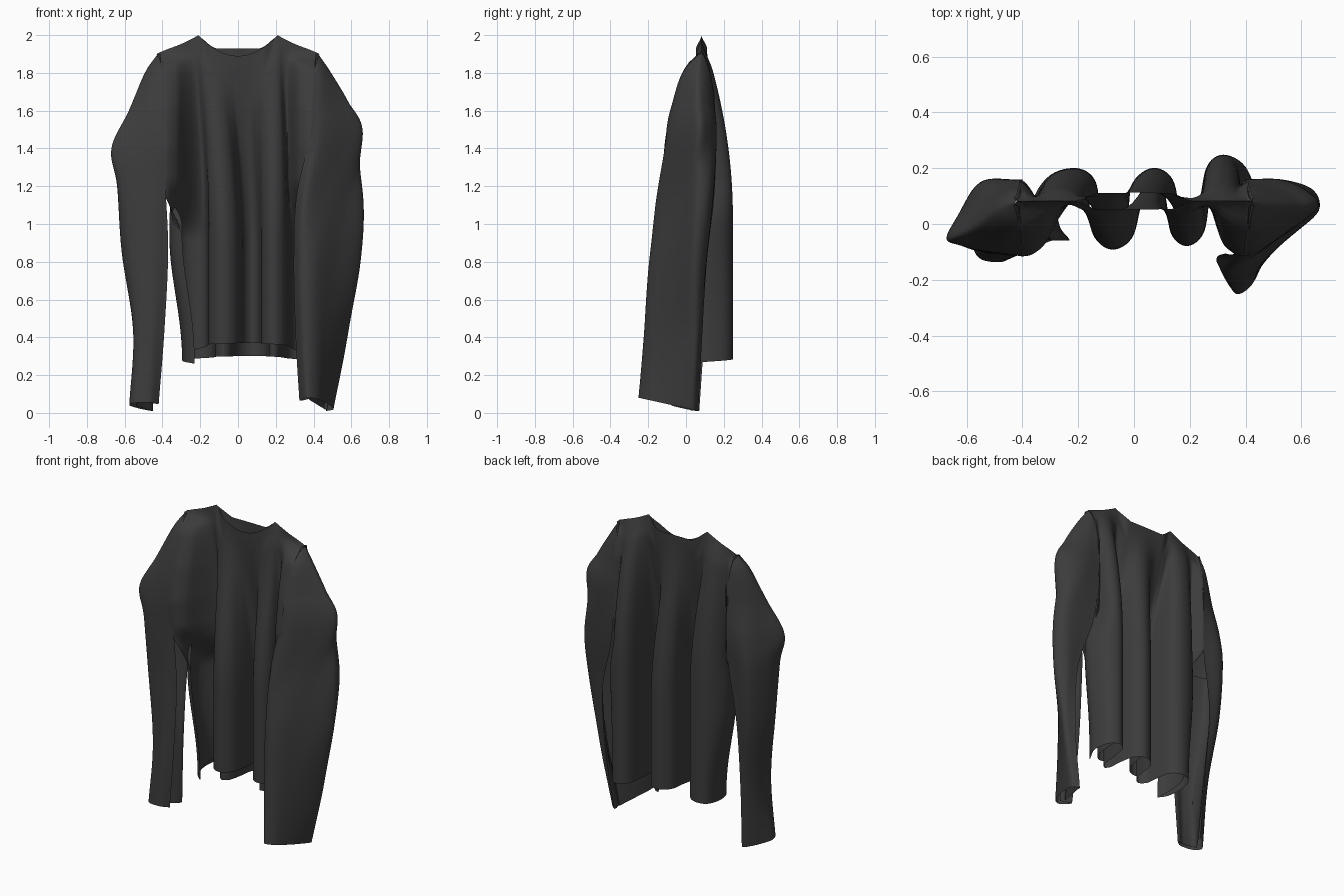
import bpy, math
from mathutils import Vector

if "Cube" in bpy.data.objects:
    bpy.data.objects.remove(bpy.data.objects["Cube"])

cloth = bpy.data.materials.new("charcoal_cloth")
cloth.diffuse_color = (0.045, 0.045, 0.045, 1)
cloth.use_nodes = True
cloth.node_tree.nodes["Principled BSDF"].inputs["Base Color"].default_value = cloth.diffuse_color


def spline(pts, t):
    """Catmull-Rom point through pts, t in 0..1."""
    n = len(pts) - 1
    i = min(int(t * n), n - 1)
    f = t * n - i
    b, c = pts[i], pts[i + 1]
    a = pts[i - 1] if i > 0 else b * 2 - c
    d = pts[i + 2] if i + 2 <= n else c * 2 - b
    return 0.5 * (2 * b + (c - a) * f + (2 * a - 5 * b + 4 * c - d) * f * f
                  + (3 * b - a - 3 * c + d) * f ** 3)


def smooth(a, b, x):
    t = max(0, min(1, (x - a) / (b - a)))
    return t * t * (3 - 2 * t)


def table(pairs, x):
    """Linear lookup in descending (x, y) pairs."""
    for (x0, y0), (x1, y1) in zip(pairs, pairs[1:]):
        if x >= x1:
            return y0 + (y1 - y0) * max(0, min(1, (x0 - x) / (x0 - x1)))
    return pairs[-1][1]


def add_sheets(name, sheets):
    """One object from several grids of points."""
    verts, faces = [], []
    for rows in sheets:
        base, w = len(verts), len(rows[0])
        for r in rows:
            verts.extend(r)
        for j in range(len(rows) - 1):
            for i in range(w - 1):
                k = base + j * w + i
                faces.append((k, k + 1, k + w + 1, k + w))
    me = bpy.data.meshes.new(name)
    me.from_pydata([tuple(v) for v in verts], [], faces)
    me.materials.append(cloth)
    ob = bpy.data.objects.new(name, me)
    bpy.context.collection.objects.link(ob)
    for p in me.polygons:
        p.use_smooth = True
    return ob


# body: two panels hanging in deep folds from a straight shoulder line
fold = [Vector(p) for p in (
    (-.27, -.06), (-.32, -.01), (-.335, .09), (-.29, .165), (-.21, .185), (-.155, .15),
    (-.14, .05), (-.13, -.03), (-.08, -.072), (-.025, -.04), (0, .05), (.015, .14),
    (.07, .18), (.12, .15), (.14, .06), (.15, -.025), (.19, -.06), (.235, -.02),
    (.255, .1), (.275, .2), (.32, .235), (.375, .2), (.395, .1), (.36, .02))]
front_y = ((1.9, .06), (1.85, .01), (1.8, -.02), (1.6, -.08), (1.4, -.115), (1.15, -.11))
back_y = ((1.9, .095), (1.85, .12), (1.7, .15), (1.4, .16), (1.15, .15))


def top_height(x, side):
    a = abs(x)
    if a < .21:
        return 1.89 + .11 * (a / .21) ** 2 if side < 0 else 1.93 + .07 * smooth(.11, .23, a)
    return 2.0 - .10 * ((a - .21) / .21) ** .9


def body_point(u, v, side):
    xt = -.42 + .84 * u
    c = spline(fold, u)
    tan = (spline(fold, min(1, u + .005)) - spline(fold, max(0, u - .005))).normalized()
    edge = abs(2 * u - 1)
    hem = .26 + (.11 if side < 0 else .04) * (1 - edge ** 3)
    zt = top_height(xt, side)
    z = zt + (hem - zt) * v
    d = max(0, min(1, (zt - z) / (.8 + .25 * (1 - edge ** 2))))
    outer = smooth(.35, .75, edge)
    s = smooth(0, 1, d) ** .85 * (1 - outer) + (1 - (1 - d) ** 2) * outer
    p = Vector((xt, .082)).lerp(c, s)
    n = Vector((0, 1)).lerp(Vector((-tan.y, tan.x)), s)
    neck = 1 - smooth(.13, .215, abs(xt))
    gap = .03 * max(neck, min(1, (zt - z) * 8)) * math.sin(math.pi * u) ** .5 if 0 < u < 1 else 0
    p = p + n * gap * side * (1 - .3 * s)
    # chest and armholes: panel edges open out to meet the sleeves
    a = smooth(1.98, 1.86, z) if z > 1.5 else smooth(.92 if side < 0 else 1.0, 1.25, z)
    wide = xt * (1 - .025 * smooth(1.9, 1.7, z))
    if side < 0:
        e = a * smooth(.45, .8, edge)
        reach = smooth(.17, .40, abs(xt))
        goal = Vector((wide, .06 + (table(front_y, z) - .06) * reach))
    else:
        e = a * smooth(.76, 1, edge)
        goal = Vector((wide, table(back_y, z)))
    p = p.lerp(goal, e * min(1, (zt - z) * 12 + (1 if edge > .98 else 0)))
    side_run = smooth(.7, 1, edge) * (1 - a)
    p.x *= 1 + .10 * smooth(.4, 1.0, z) * side_run
    if xt < 0:
        p.x *= 1 - .15 * smooth(.9, .26, z) * smooth(.6, .85, edge)
    return Vector((p.x, p.y, z))


NU, NV = 138, 72
add_sheets("shirt_body", [
    [[body_point(i / NU, j / NV, side) for i in range(NU + 1)] for j in range(NV + 1)]
    for side in (-1, 1)])

# sleeves: slices from shoulder to cuff, each running inner front > outside > inner back
left = [
    (1.9, (-.41, .062), (-.415, .065), (-.42, .07), (-.425, .078), (-.42, .086), (-.415, .092), (-.41, .095)),
    (1.8, (-.405, -.02), (-.44, -.01), (-.475, .015), (-.493, .05), (-.475, .09), (-.44, .12), (-.405, .13)),
    (1.6, (-.40, -.08), (-.47, -.07), (-.54, -.04), (-.578, -.01), (-.55, .06), (-.49, .12), (-.40, .155)),
    (1.4, (-.40, -.115), (-.48, -.10), (-.60, -.075), (-.67, -.05), (-.60, .06), (-.52, .15), (-.40, .16)),
    (1.2, (-.385, -.11), (-.46, -.11), (-.60, -.085), (-.64, -.03), (-.61, .07), (-.54, .155), (-.41, .15)),
    (.85, (-.37, -.10), (-.46, -.115), (-.575, -.085), (-.615, -.02), (-.595, .06), (-.54, .13), (-.46, .14)),
    (.43, (-.39, -.10), (-.46, -.125), (-.54, -.10), (-.555, -.04), (-.54, .03), (-.50, .08), (-.46, .10)),
    (.04, (-.42, -.10), (-.47, -.135), (-.55, -.125), (-.575, -.07), (-.53, 0), (-.48, .05), (-.45, .07))]
right = [
    (1.9, (.41, .062), (.415, .065), (.42, .07), (.425, .078), (.42, .086), (.415, .092), (.41, .095)),
    (1.8, (.405, -.02), (.44, -.005), (.475, .03), (.493, .065), (.475, .095), (.44, .12), (.405, .13)),
    (1.65, (.395, -.07), (.45, -.05), (.53, .01), (.582, .06), (.55, .105), (.48, .14), (.40, .15)),
    (1.48, (.385, -.105), (.45, -.09), (.57, -.01), (.66, .065), (.61, .125), (.52, .16), (.40, .16)),
    (1.15, (.31, -.11), (.36, -.155), (.46, -.10), (.58, -.01), (.66, .06), (.62, .135), (.43, .15)),
    (.8, (.295, -.13), (.335, -.19), (.41, -.18), (.52, -.08), (.645, .035), (.61, .10), (.52, .11)),
    (.4, (.305, -.15), (.345, -.22), (.41, -.205), (.48, -.12), (.565, .01), (.575, .06), (.52, .085)),
    (.04, (.325, -.18), (.365, -.25), (.42, -.22), (.46, -.14), (.49, -.05), (.505, .03), (.47, .065))]


def sleeve(name, slices, out, gap):
    cols = [[Vector((s[k][0], s[k][1], s[0])) for s in slices] for k in range(1, 8)]
    for c in cols:                      # tilted cuff
        c[-1].z = max(.005, .025 - .22 * c[-1].y)
    outer, inner = [], []
    nu, nv = 48, 70
    for j in range(nv + 1):
        ring = [spline(c, j / nv) for c in cols]
        row = [spline(ring, i / nu) for i in range(nu + 1)]
        outer.append(row)
        if j / nv >= .57:               # below the armpit the sleeve is a flattened tube
            lining = []
            for i, p in enumerate(row):
                t = row[min(nu, i + 1)] - row[max(0, i - 1)]
                n = Vector((-t.y, t.x, 0)).normalized() * out
                w = math.sin(math.pi * i / nu) if 0 < i < nu else 0
                lining.append(p - n * gap * w ** .5)
            inner.append(lining)
    add_sheets(name, [outer, inner])


sleeve("left_sleeve", left, 1, .035)
sleeve("right_sleeve", right, -1, .065)
